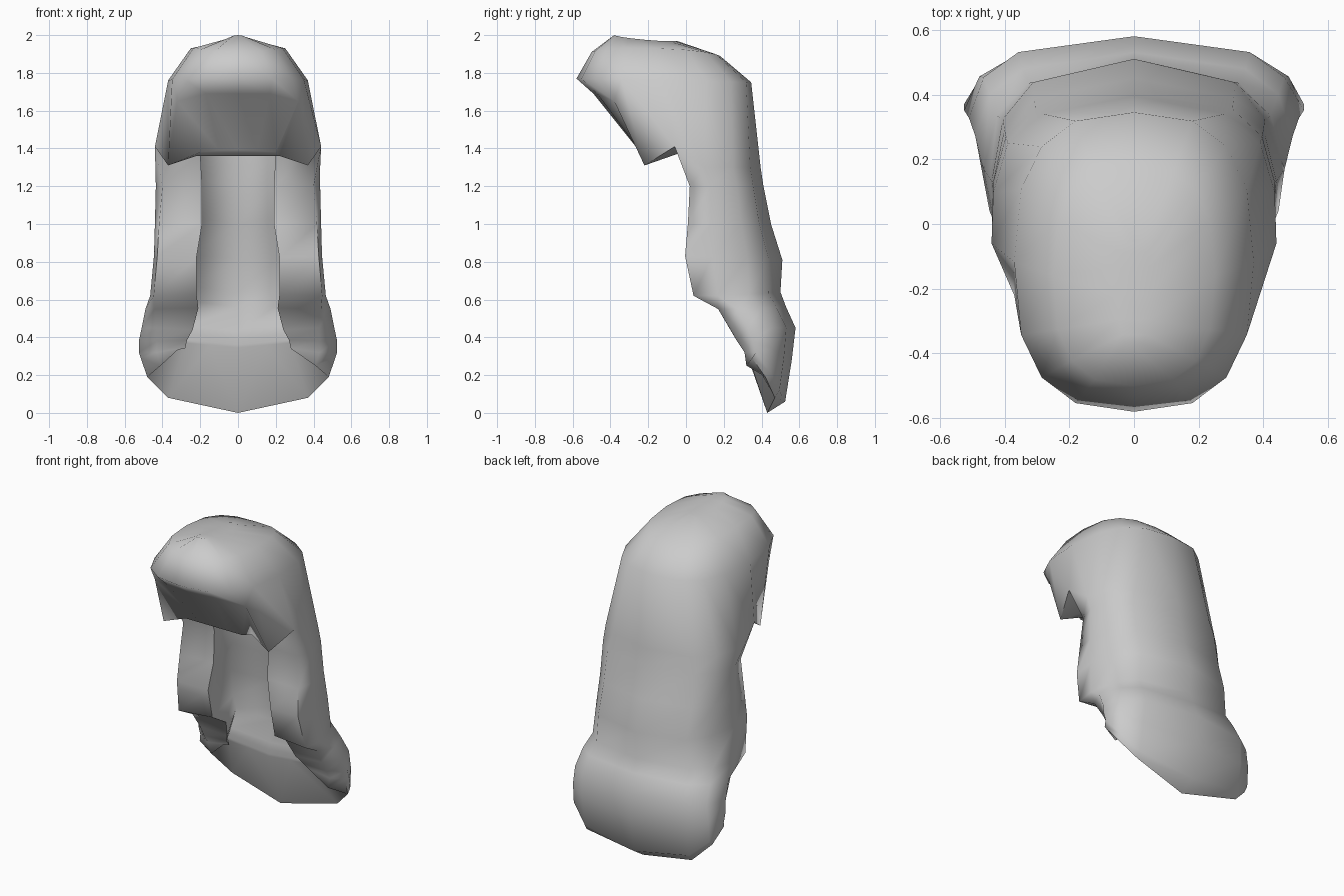
import bpy, bmesh, math

cube = bpy.data.objects.get("Cube")
if cube:
    bpy.data.objects.remove(cube)

grey = bpy.data.materials.new("hair_grey")
grey.use_nodes = True
COLOUR = (0.6, 0.6, 0.6, 1)
grey.diffuse_color = COLOUR
grey.node_tree.nodes["Principled BSDF"].inputs["Base Color"].default_value = COLOUR

bm = bmesh.new()


def add_ring(half):
    """Close a half outline, which starts and ends on the centre plane."""
    full = half + [(-x, y, z) for x, y, z in half[-2:0:-1]]
    return [bm.verts.new(p) for p in full]


def bridge(a, b, steps):
    """Join two rings over the given steps of each half."""
    n = len(a)
    for i in range(steps):
        for p, q in ((i, i + 1), (-i - 1, -i)):
            p, q = p % n, q % n
            bm.faces.new((a[p], a[q], b[q], b[p]))


def cap_across(ring):
    """Fill a ring with strips running from side to side."""
    for i in range(len(ring) // 2):
        loop = [ring[i], ring[i + 1], ring[-i - 1], ring[-i]]
        bm.faces.new(list(dict.fromkeys(loop)))


def cap_thickness(ring):
    """Fill a C-shaped ring between its outer and inner outline."""
    n, m = len(ring), len(ring) // 2
    for i in range(m // 2):
        for side in (1, -1):
            loop = [ring[(side * k) % n] for k in (i, i + 1, m - i - 1, m - i)]
            bm.faces.new(list(dict.fromkeys(loop)))


def crown_ring(width, front, back, z_front, z_back, side_lift):
    """Rounded half outline running from the front to the back."""
    half = []
    for i in range(9):
        a = math.pi * i / 8
        c = math.cos(a)
        s = math.sin(a) ** 0.75 if 0 < i < 8 else 0
        t = 0.5 - 0.5 * math.copysign(abs(c) ** 0.75, c)
        z = z_front + (z_back - z_front) * t + side_lift * s * s
        half.append((width * s, front + (back - front) * t, z))
    return half


def hair_section(zc, zs, zi, width, back, front, lip, panel, corner):
    """Half outline: back centre, round the side, lip, then inner panel."""
    half = []
    for fx, fy, fz in ((0, 0, 0), (.7, .14, .22), (.91, .36, .6), (1, .72, 1), (corner, 1, 1)):
        half.append((width * fx, back + (front - back) * fy, zc + (zs - zc) * fz))
    half.append((lip, front + (panel - front) * .05, (zs + zi) / 2))
    half.append((lip * 1.1, front + (panel - front) * .8, zi + .03))
    half.append((0, panel, zi))
    return half


# Crown, then the overhanging fringe with pointed side locks
hem = [(0, -.49, 1.69), (.17, -.47, 1.69), (.32, -.38, 1.65), (.37, -.22, 1.31),
       (.44, -.06, 1.41), (.435, .096, 1.3), (.39, .25, 1.3), (.28, .34, 1.3), (0, .395, 1.3)]
under = [(0, -.25, 1.39), (.1, -.25, 1.39), (.2, -.24, 1.38), (.22, -.17, 1.36),
         (.2, -.02, 1.38), (.21, .1, 1.38), (.22, .22, 1.38), (.11, .24, 1.38), (0, .26, 1.38)]
crown = [add_ring(h) for h in (
    crown_ring(.05, -.38, -.05, 2.0, 1.97, -.01),
    crown_ring(.25, -.5, .18, 1.91, 1.89, .03),
    crown_ring(.37, -.58, .345, 1.77, 1.75, 0),
    hem)]
roof = add_ring(under)
for a, b in zip(crown, crown[1:]):
    bridge(a, b, 8)
bridge(crown[-1], roof, 4)
cap_across(crown[0])
cap_across(roof)

# Long back hair with two front-facing side curtains and a flared end
rows = [
    (1.2, 1.2, 1.2, .435, .41, .02, .19, .28, .92),
    (1.0, 1.0, 1.0, .44, .45, .01, .19, .31, .95),
    (.81, .83, .81, .445, .51, -.005, .22, .35, .96),
    (.64, .62, .64, .465, .5, .04, .22, .36, .96),
    (.56, .55, .56, .49, .53, .17, .21, .35, .9),
    (.45, .45, .43, .51, .58, .23, .24, .32, .84),
    (.28, .38, .39, .525, .56, .27, .27, .31, .82),
    (.06, .32, .36, .525, .525, .31, .28, .31, .82),
]
join = hem[:3:-1] + under[4::2]
rim = [(0, .43, 0), (.37, .47, .08), (.48, .42, .19), (.515, .35, .29),
       (.41, .32, .25), (.28, .31, .37), (.15, .31, .36), (0, .31, .345)]
tail = [add_ring(h) for h in [join] + [hair_section(*r) for r in rows] + [rim]]
for a, b in zip(tail, tail[1:]):
    bridge(a, b, 7)
cap_thickness(tail[-1])

# Weld the two parts into one smooth surface
bmesh.ops.remove_doubles(bm, verts=bm.verts, dist=0.0005)
bmesh.ops.recalc_face_normals(bm, faces=bm.faces)
mesh = bpy.data.meshes.new("hair")
bm.to_mesh(mesh)
bm.free()
mesh.materials.append(grey)
hair = bpy.data.objects.new("hair", mesh)
bpy.context.collection.objects.link(hair)
bpy.ops.object.select_all(action="DESELECT")
hair.select_set(True)
bpy.context.view_layer.objects.active = hair
bpy.ops.object.shade_smooth_by_angle(angle=math.radians(85))
